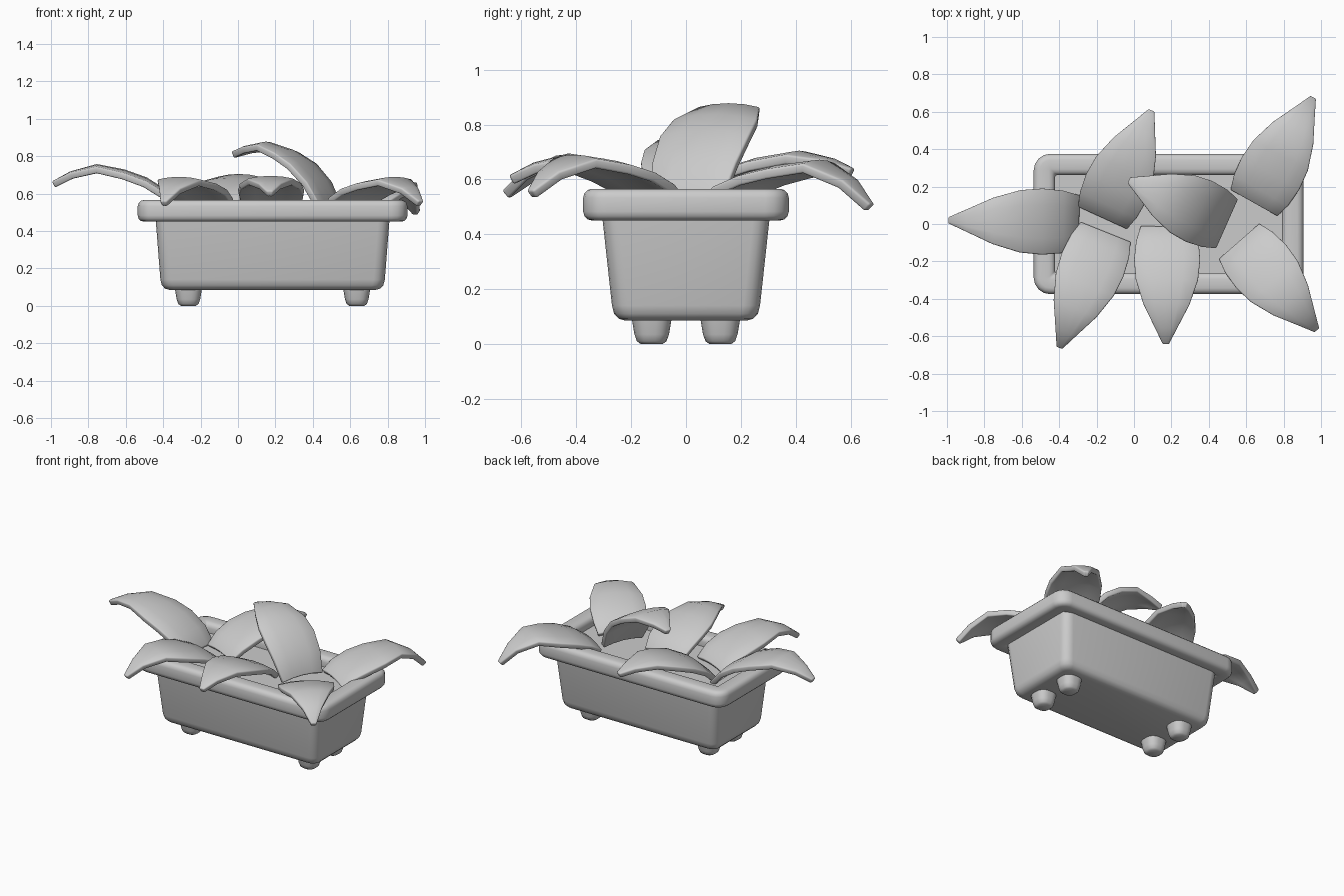
import bpy
import bmesh
from math import sin, cos, pi
from mathutils import Vector

if "Cube" in bpy.data.objects:
    bpy.data.objects.remove(bpy.data.objects["Cube"], do_unlink=True)

grey = bpy.data.materials.new("plain grey")
grey.use_nodes = True
colour = (0.6, 0.6, 0.6, 1)
grey.diffuse_color = colour
grey.node_tree.nodes["Principled BSDF"].inputs["Base Color"].default_value = colour

POT_X = 0.185


def finish(bm, name, angle):
    bmesh.ops.recalc_face_normals(bm, faces=bm.faces)
    mesh = bpy.data.meshes.new(name)
    bm.to_mesh(mesh)
    bm.free()
    mesh.materials.append(grey)
    obj = bpy.data.objects.new(name, mesh)
    bpy.context.collection.objects.link(obj)
    bpy.ops.object.select_all(action="DESELECT")
    obj.select_set(True)
    bpy.context.view_layer.objects.active = obj
    bpy.ops.object.shade_smooth_by_angle(angle=angle)
    return obj


def ring(bm, cx, cy, hx, hy, z, r, seg=4):
    """Rounded rectangle of vertices."""
    verts = []
    for k, (sx, sy) in enumerate([(1, 1), (-1, 1), (-1, -1), (1, -1)]):
        for i in range(seg + 1):
            a = (k + i / seg) * pi / 2
            verts.append(bm.verts.new((cx + sx * (hx - r) + r * cos(a),
                                       cy + sy * (hy - r) + r * sin(a), z)))
    return verts


def loft(name, cx, cy, rings, closed=False):
    """Skin a stack of rounded rectangles, capped or joined into a loop."""
    bm = bmesh.new()
    loops = [ring(bm, cx, cy, *r) for r in rings]
    pairs = list(zip(loops, loops[1:]))
    if closed:
        pairs.append((loops[-1], loops[0]))
    else:
        bm.faces.new(loops[0])
        bm.faces.new(loops[-1])
    for a, b in pairs:
        for i in range(len(a)):
            j = (i + 1) % len(a)
            bm.faces.new((a[i], a[j], b[j], b[i]))
    return finish(bm, name, 0.7)


# Tapered trough with a rounded bottom edge
loft("pot_body", POT_X, 0, [
    (0.55, 0.22, 0.085, 0.03), (0.575, 0.245, 0.092, 0.05),
    (0.592, 0.262, 0.11, 0.06), (0.6, 0.27, 0.14, 0.06),
    (0.625, 0.305, 0.46, 0.06)])

# Thick rounded rim: a closed section swept around the opening
section = []
for k, (sx, sz) in enumerate([(1, 1), (-1, 1), (-1, -1), (1, -1)]):
    for i in range(4):
        a = (k + i / 3) * pi / 2
        off = sx * 0.024 + 0.033 * cos(a)
        z = 0.508 + sz * 0.025 + 0.033 * sin(a)
        section.append((0.664 + off, 0.318 + off, z, 0.03 + max(off, -0.02)))
loft("pot_rim", POT_X, 0, section, closed=True)

# Soil surface
loft("soil", POT_X, 0, [(0.62, 0.28, 0.45, 0.03), (0.62, 0.28, 0.5, 0.03)])

# Four stubby feet
for x, side_x in ((-0.45, "right"), (0.45, "left")):
    for y, side_y in ((-0.125, "front"), (0.125, "back")):
        loft(f"{side_y}_{side_x}_foot", POT_X + x, y, [
            (0.04, 0.04, 0, 0.03), (0.054, 0.054, 0.01, 0.042),
            (0.063, 0.063, 0.035, 0.05), (0.074, 0.074, 0.1, 0.055)])

# Leaf stations: position, half width, rise to the peak, droop to the tip
STATIONS = [(0, 0.145, 0, 0), (0.12, 0.168, 0.4, 0), (0.28, 0.178, 0.7, 0),
            (0.45, 0.168, 0.88, 0), (0.66, 0.125, 1, 0),
            (0.86, 0.062, 1, 0.42), (1, 0.018, 1, 1)]


def leaf(name, base, tip, base_z, peak_z, tip_z):
    """Arching pointed blade, thick and softly cupped downward."""
    bm = bmesh.new()
    start, end = Vector(base), Vector(tip)
    way = (end - start).normalized()
    across = Vector((-way.y, way.x))
    rows = []
    for t, half, rise, droop in STATIONS:
        z = base_z + (peak_z - base_z) * rise - (peak_z - tip_z) * droop
        row = []
        for u in (-1, -0.5, 0, 0.5, 1):
            p = start.lerp(end, t) + across * half * u
            row.append(bm.verts.new((p.x, p.y, z - 0.12 * half * u * u)))
        rows.append(row)
    for a, b in zip(rows, rows[1:]):
        for i in range(4):
            bm.faces.new((a[i], b[i], b[i + 1], a[i + 1]))
    obj = finish(bm, name, 0.9)
    for face in obj.data.polygons:
        if face.normal.z < 0:
            obj.data.flip_normals()
            break
    thick = obj.modifiers.new("thickness", "SOLIDIFY")
    thick.thickness = 0.036
    thick.offset = -1
    soft = obj.modifiers.new("soft edge", "BEVEL")
    soft.width = 0.011
    soft.segments = 2
    soft.limit_method = "ANGLE"
    soft.angle_limit = 0.9


leaf("right_leaf", (-0.29, 0.01), (-0.995, 0.02), 0.52, 0.758, 0.665)
leaf("back_leaf", (-0.17, 0.03), (0.095, 0.61), 0.53, 0.705, 0.64)
leaf("back_left_leaf", (0.64, 0.11), (0.96, 0.68), 0.54, 0.672, 0.51)
leaf("front_left_leaf", (0.56, -0.09), (0.98, -0.57), 0.54, 0.69, 0.56)
leaf("front_leaf", (0.18, -0.01), (0.17, -0.645), 0.53, 0.695, 0.615)
leaf("front_right_leaf", (-0.15, -0.04), (-0.4, -0.665), 0.53, 0.69, 0.56)
leaf("raised_leaf", (0.5, 0), (-0.03, 0.235), 0.55, 0.878, 0.825)
